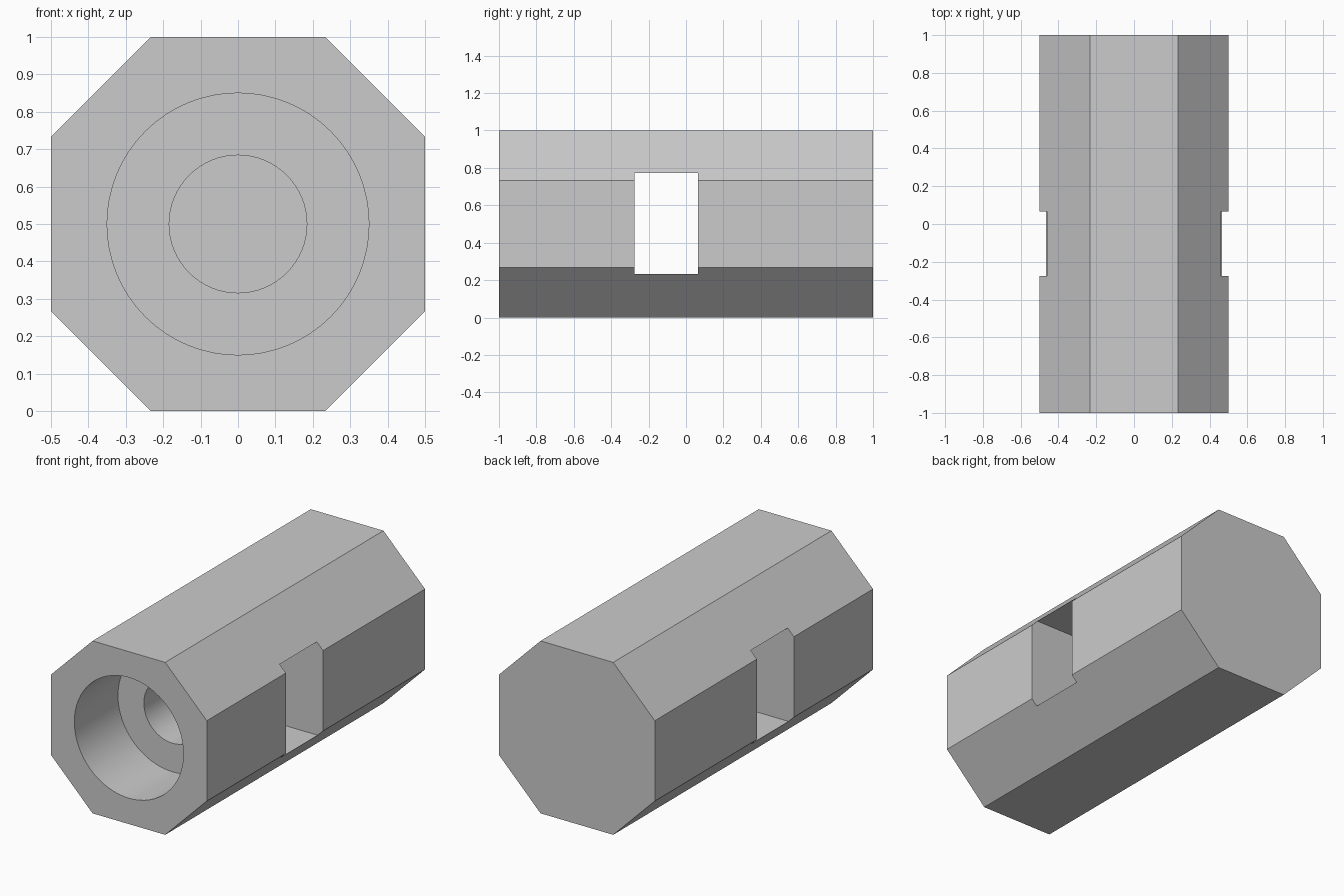
import bpy
import bmesh
import math

cube = bpy.data.objects.get("Cube")
if cube:
    bpy.data.objects.remove(cube, do_unlink=True)

HALF, FLAT, MID = 0.5, 0.233, 0.5      # half width, half flat, axis height
FRONT, STEP, SLOT_A, SLOT_B, BACK = -1.0, -0.6, -0.275, 0.065, 1.0

grey = bpy.data.materials.new("plain_grey")
grey.use_nodes = True
colour = (0.6, 0.6, 0.6, 1)
grey.diffuse_color = colour
grey.node_tree.nodes["Principled BSDF"].inputs["Base Color"].default_value = colour


def prism(name, outline, y0, y1):
    """Extrude an x-z outline along y."""
    bm = bmesh.new()
    face = bm.faces.new([bm.verts.new((x, y0, z)) for x, z in outline])
    new = bmesh.ops.extrude_face_region(bm, geom=[face])["geom"]
    moved = [v for v in new if isinstance(v, bmesh.types.BMVert)]
    bmesh.ops.translate(bm, vec=(0, y1 - y0, 0), verts=moved)
    bmesh.ops.recalc_face_normals(bm, faces=bm.faces)
    mesh = bpy.data.meshes.new(name)
    bm.to_mesh(mesh)
    bm.free()
    mesh.materials.append(grey)
    obj = bpy.data.objects.new(name, mesh)
    bpy.context.collection.objects.link(obj)
    return obj


def circle(radius, count=64):
    return [(radius * math.cos(math.tau * i / count),
             MID + radius * math.sin(math.tau * i / count)) for i in range(count)]


def box(x, z0, z1):
    return [(-x, z0), (x, z0), (x, z1), (-x, z1)]


# Octagonal body
quarter = [(HALF, FLAT), (FLAT, HALF)]
octagon = []
for _ in range(4):
    octagon += [(x, MID + z) for x, z in quarter]
    quarter = [(-z, x) for x, z in quarter]
body = prism("octagonal_body", octagon, FRONT, BACK)

# Wide bore, narrow bore running into the slot, and the cross slot
cutters = [
    prism("cross_slot", box(1, 0.233, 0.773), SLOT_A, SLOT_B),
    prism("wide_bore", circle(0.35), FRONT - 0.1, STEP),
    prism("narrow_bore", circle(0.184), STEP - 0.1, SLOT_A + 0.1),
]
bpy.ops.object.select_all(action="DESELECT")
body.select_set(True)
bpy.context.view_layer.objects.active = body
for cutter in cutters:
    cutter.hide_render = True
    mod = body.modifiers.new(cutter.name, "BOOLEAN")
    mod.operation = "DIFFERENCE"
    mod.solver = "EXACT"
    mod.object = cutter
    bpy.ops.object.modifier_apply(modifier=mod.name)
    bpy.data.objects.remove(cutter, do_unlink=True)

# Round bores, crisp flats
bpy.ops.object.shade_smooth_by_angle(angle=math.radians(30))
